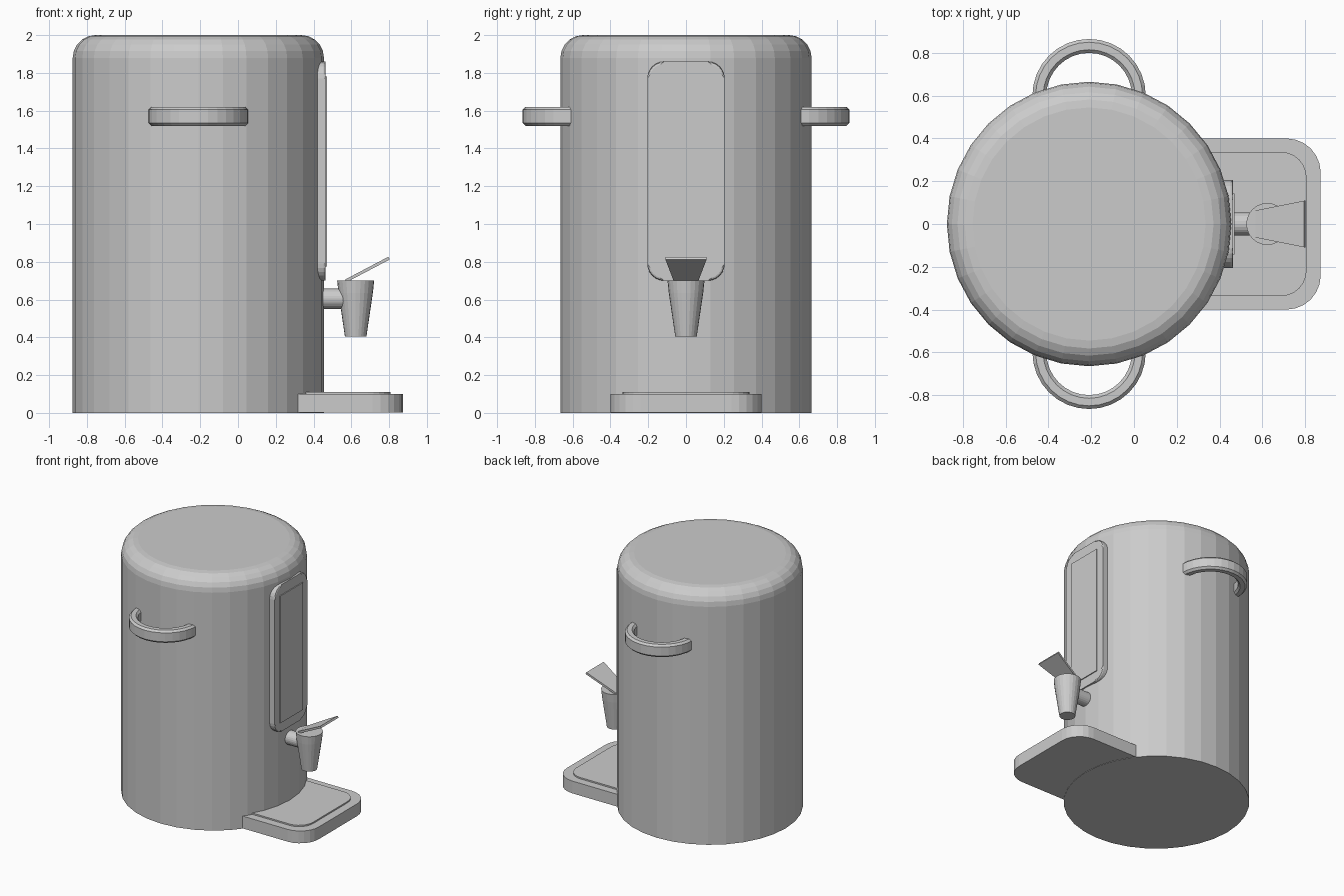
import bpy, bmesh
from math import sin, cos, pi, radians
from mathutils import Matrix, Vector

if "Cube" in bpy.data.objects:
    bpy.data.objects.remove(bpy.data.objects["Cube"])

BX, BR = -0.21, 0.665   # body axis and radius


def finish(name, bm):
    bmesh.ops.remove_doubles(bm, verts=bm.verts, dist=1e-5)
    bmesh.ops.recalc_face_normals(bm, faces=bm.faces)
    me = bpy.data.meshes.new(name)
    bm.to_mesh(me)
    bm.free()
    ob = bpy.data.objects.new(name, me)
    bpy.context.collection.objects.link(ob)
    return ob


def lathe(name, profile, sides, matrix):
    """Closed solid of revolution from (radius, height) rings."""
    bm = bmesh.new()
    rings = [[bm.verts.new((r * cos(2 * pi * i / sides), r * sin(2 * pi * i / sides), z))
              for i in range(sides)] for r, z in profile]
    for a, b in zip(rings, rings[1:]):
        for i in range(sides):
            j = (i + 1) % sides
            bm.faces.new((a[i], a[j], b[j], b[i]))
    bm.faces.new(rings[0][::-1])
    bm.faces.new(rings[-1])
    bm.transform(matrix)
    return finish(name, bm)


def rounded_rect(u0, u1, v0, v1, radii, seg=6):
    """Outline with a radius per corner: (u1,v1), (u0,v1), (u0,v0), (u1,v0)."""
    pts = []
    corners = [(u1, v1, -1, -1), (u0, v1, 1, -1), (u0, v0, 1, 1), (u1, v0, -1, 1)]
    for k, ((u, v, su, sv), r) in enumerate(zip(corners, radii)):
        if r == 0:
            pts.append((u, v))
            continue
        for s in range(seg + 1):
            a = pi / 2 * (k + s / seg)
            pts.append((u + su * r + r * cos(a), v + sv * r + r * sin(a)))
    return pts


def prism(name, pts, to3d, lo, hi, bevel=0):
    """Extrude a 2D outline from lo to hi, optionally rounding the hi edge."""
    bm = bmesh.new()
    a = [bm.verts.new(to3d(u, v, lo)) for u, v in pts]
    b = [bm.verts.new(to3d(u, v, hi)) for u, v in pts]
    n = len(pts)
    bm.faces.new(a[::-1])
    top = bm.faces.new(b)
    for i in range(n):
        j = (i + 1) % n
        bm.faces.new((a[i], a[j], b[j], b[i]))
    if bevel:
        bmesh.ops.bevel(bm, geom=list(top.edges), offset=bevel, segments=2,
                        profile=0.5, affect='EDGES')
    return finish(name, bm)


def along_z(u, v, w):
    return (u, v, w)


def along_x(u, v, w):
    return (w, u, v)


# Body with rounded top edge
R = 0.12
profile = [(BR, 0)] + [(BR - R + R * cos(pi / 2 * k / 5), 2 - R + R * sin(pi / 2 * k / 5))
                       for k in range(6)]
lathe("body", profile, 32, Matrix.Translation((BX, 0, 0)))

# Side handles: half rings with a chamfered section
c = 0.015
section = [(0.2, 1.52 + c), (0.2 + c, 1.52), (0.265 - c, 1.52), (0.265, 1.52 + c),
           (0.265, 1.62 - c), (0.265 - c, 1.62), (0.2 + c, 1.62), (0.2, 1.62 - c)]
for side, label in ((-1, "front"), (1, "back")):
    bm = bmesh.new()
    rings = []
    for k in range(17):
        a = pi * k / 16
        rings.append([bm.verts.new((BX + r * cos(a), side * (0.6 + r * sin(a)), z))
                      for r, z in section])
    for p, q in zip(rings, rings[1:]):
        for i in range(8):
            j = (i + 1) % 8
            bm.faces.new((p[i], p[j], q[j], q[i]))
    bm.faces.new(rings[0])
    bm.faces.new(rings[-1])
    finish(label + "_handle", bm)

# Display panel and its inset plate
prism("panel", rounded_rect(-0.205, 0.205, 0.7, 1.86, [0.09] * 4), along_x, 0.42, 0.464, 0.012)
prism("panel_plate", rounded_rect(-0.142, 0.142, 0.775, 1.78, [0] * 4), along_x, 0.44, 0.471)

# Tap: pipe and tapered nozzle
lathe("tap_pipe", [(0.054, 0.4), (0.054, 0.6)], 24,
      Matrix.Translation((0, 0, 0.605)) @ Matrix.Rotation(radians(90), 4, 'Y'))
lathe("tap_nozzle", [(0.057, 0.405), (0.091, 0.635), (0.098, 0.7)], 24,
      Matrix.Translation((0.623, 0, 0)))

# Lever: flared tilted plate
bm = bmesh.new()
ends = []
for x, z, w in ((0.575, 0.692, 0.063), (0.803, 0.812, 0.109)):
    n = Vector((-0.466, 0, 0.885)) * 0.016
    p = Vector((x, 0, z))
    ends.append([bm.verts.new(q) for q in (p + Vector((0, -w, 0)), p + Vector((0, w, 0)),
                                           p + n + Vector((0, w, 0)), p + n + Vector((0, -w, 0)))])
for i in range(4):
    j = (i + 1) % 4
    bm.faces.new((ends[0][i], ends[0][j], ends[1][j], ends[1][i]))
for e in ends:
    bm.faces.new(e)
finish("tap_lever", bm)

# Drip tray with raised pad
prism("drip_tray", rounded_rect(0.3, 0.873, -0.4, 0.4, [0.16, 0, 0, 0.16]), along_z, 0.003, 0.1)
prism("tray_pad", rounded_rect(0.34, 0.807, -0.337, 0.337, [0.12, 0, 0, 0.12]), along_z, 0.08, 0.111)
